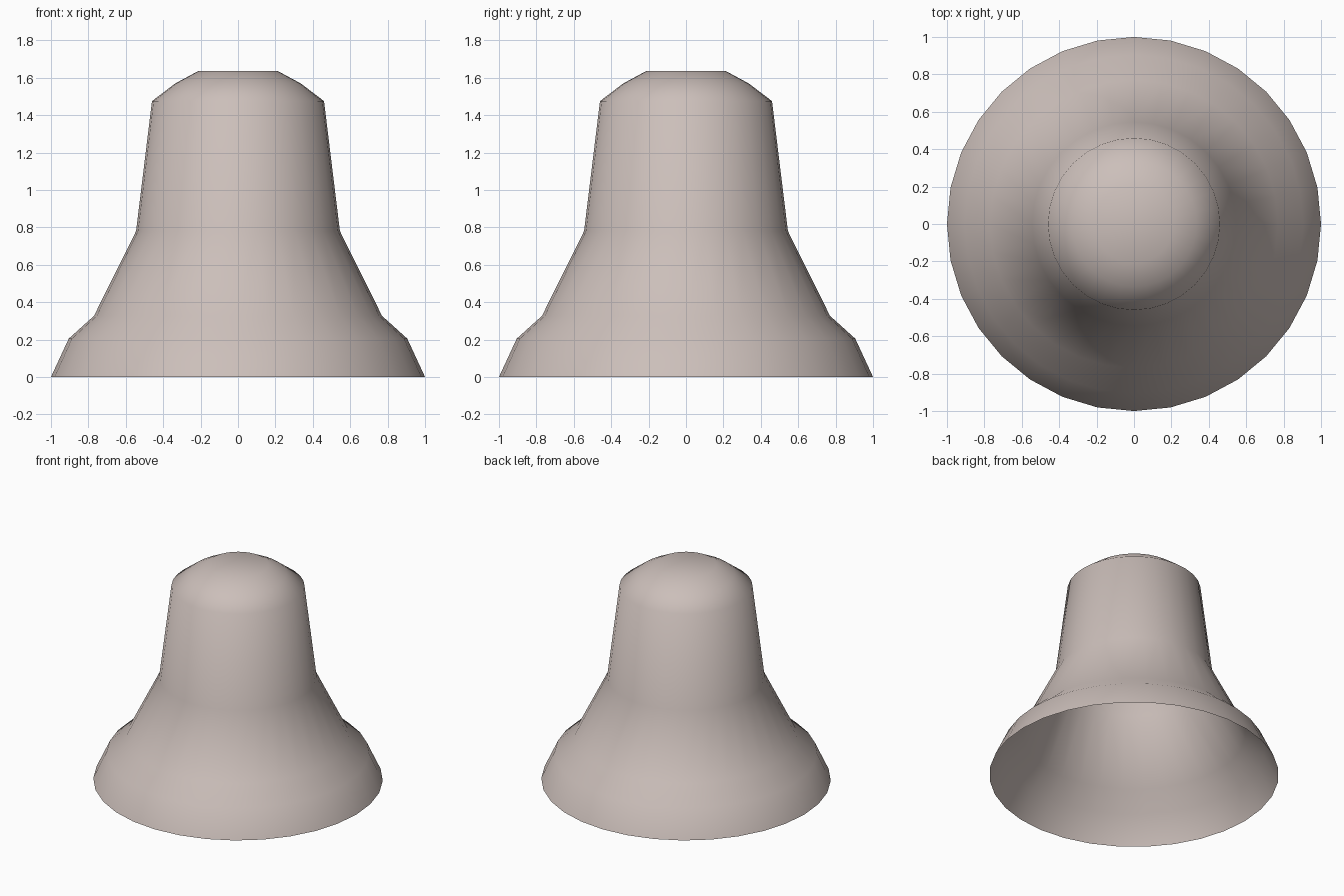
import bpy
import bmesh
import math

cube = bpy.data.objects.get("Cube")
if cube:
    bpy.data.objects.remove(cube, do_unlink=True)

SIDES = 32
# Radius and height, from the open rim up to the flat crown
PROFILE = [(1.0, 0.0), (0.905, 0.205), (0.77, 0.327), (0.545, 0.78),
           (0.46, 1.475), (0.335, 1.57), (0.21, 1.637)]

# Warm pale clay
COLOUR = (0.60, 0.52, 0.49, 1.0)
clay = bpy.data.materials.new("warm pale clay")
clay.use_nodes = True
clay.diffuse_color = COLOUR
clay.node_tree.nodes["Principled BSDF"].inputs["Base Color"].default_value = COLOUR

# Bell shell: thin turned surface, open below, closed at the crown
bm = bmesh.new()
rings = []
for r, z in PROFILE:
    rings.append([bm.verts.new((r * math.cos(math.tau * i / SIDES),
                                r * math.sin(math.tau * i / SIDES), z))
                  for i in range(SIDES)])
for low, high in zip(rings, rings[1:]):
    for i in range(SIDES):
        j = (i + 1) % SIDES
        bm.faces.new((low[i], low[j], high[j], high[i]))
bm.faces.new(rings[-1])
for face in bm.faces:
    face.smooth = True

mesh = bpy.data.meshes.new("bell_shell")
bm.to_mesh(mesh)
bm.free()
mesh.materials.append(clay)
bell = bpy.data.objects.new("bell_shell", mesh)
bpy.context.collection.objects.link(bell)
